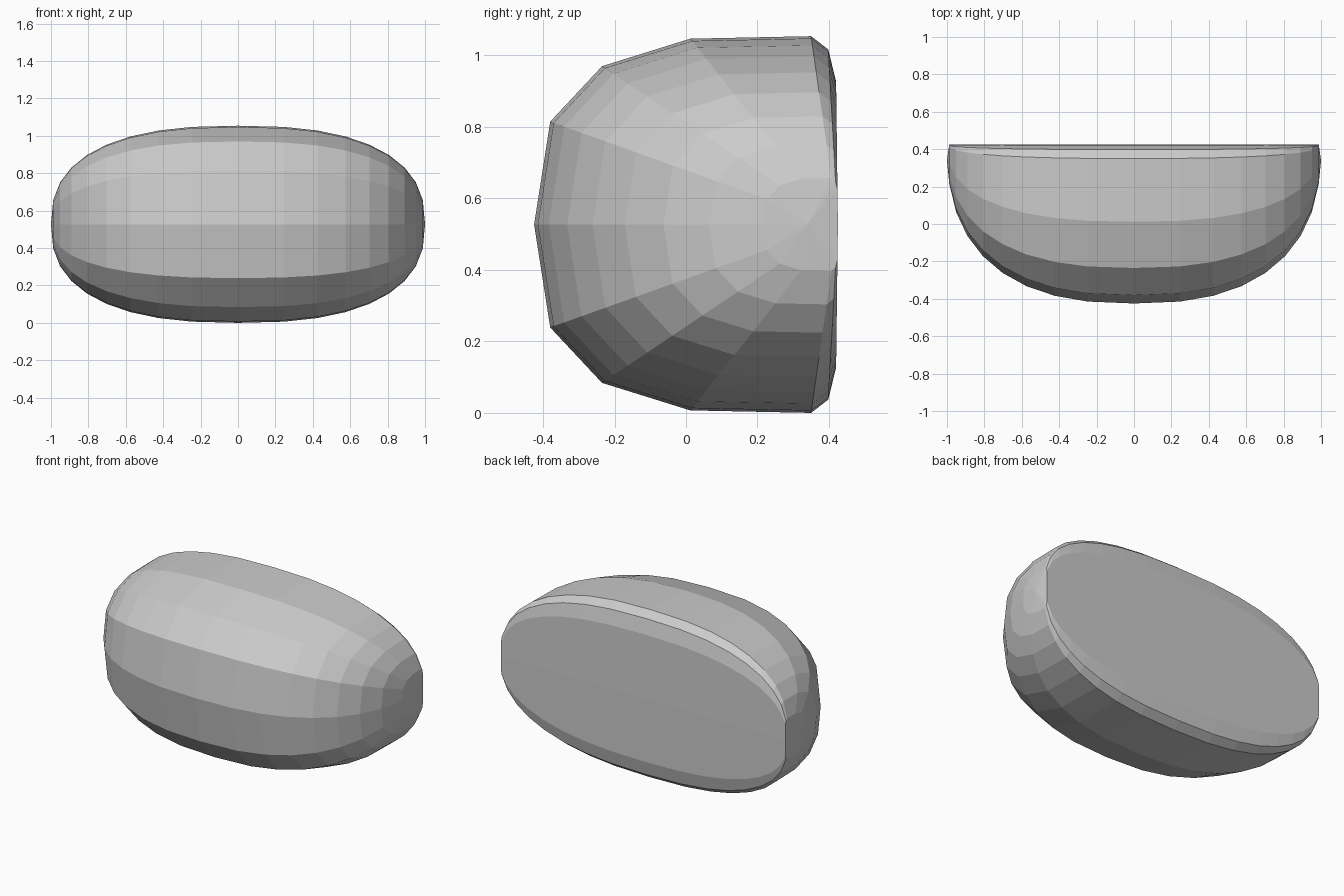
import bpy, bmesh
from math import sin, cos, pi

if "Cube" in bpy.data.objects:
    bpy.data.objects.remove(bpy.data.objects["Cube"])

# Half of the side profile: (y, height above the mid plane), front to back
HALF = [(-0.425, 0), (-0.38, 0.288), (-0.235, 0.443), (0.012, 0.52),
        (0.35, 0.527), (0.398, 0.49), (0.42, 0.40), (0.425, 0)]
PROFILE = HALF + [(y, -h) for y, h in HALF[-2:0:-1]]
MID_Z, BACK_Y, STEPS, POWER = 0.527, 0.425, 9, 0.8


def ring(bm, x, s):
    """Profile at x, shrunk towards the middle of the flat back."""
    return [bm.verts.new((x, BACK_Y + (y - BACK_Y) * s, MID_Z + h * s))
            for y, h in PROFILE]


# Rounded pod: rings follow a superellipse along the length
bm = bmesh.new()
rings = []
for i in range(1 - STEPS, STEPS):
    a = abs(i) / STEPS * pi / 2
    x = sin(a) ** POWER * (1 if i >= 0 else -1)
    rings.append(ring(bm, x, cos(a) ** POWER))
n = len(PROFILE)
for r0, r1 in zip(rings, rings[1:]):
    for k in range(n):
        m = (k + 1) % n
        bm.faces.new((r0[k], r0[m], r1[m], r1[k]))

# End caps: shallow fans to a point
for r, x in ((rings[0], -1), (rings[-1], 1)):
    tip = bm.verts.new((x, 0.34, MID_Z))
    for k in range(n):
        bm.faces.new((r[k], r[(k + 1) % n], tip))

bmesh.ops.recalc_face_normals(bm, faces=bm.faces)
mesh = bpy.data.meshes.new("rounded_pod")
bm.to_mesh(mesh)
bm.free()
bpy.context.collection.objects.link(bpy.data.objects.new("rounded_pod", mesh))
